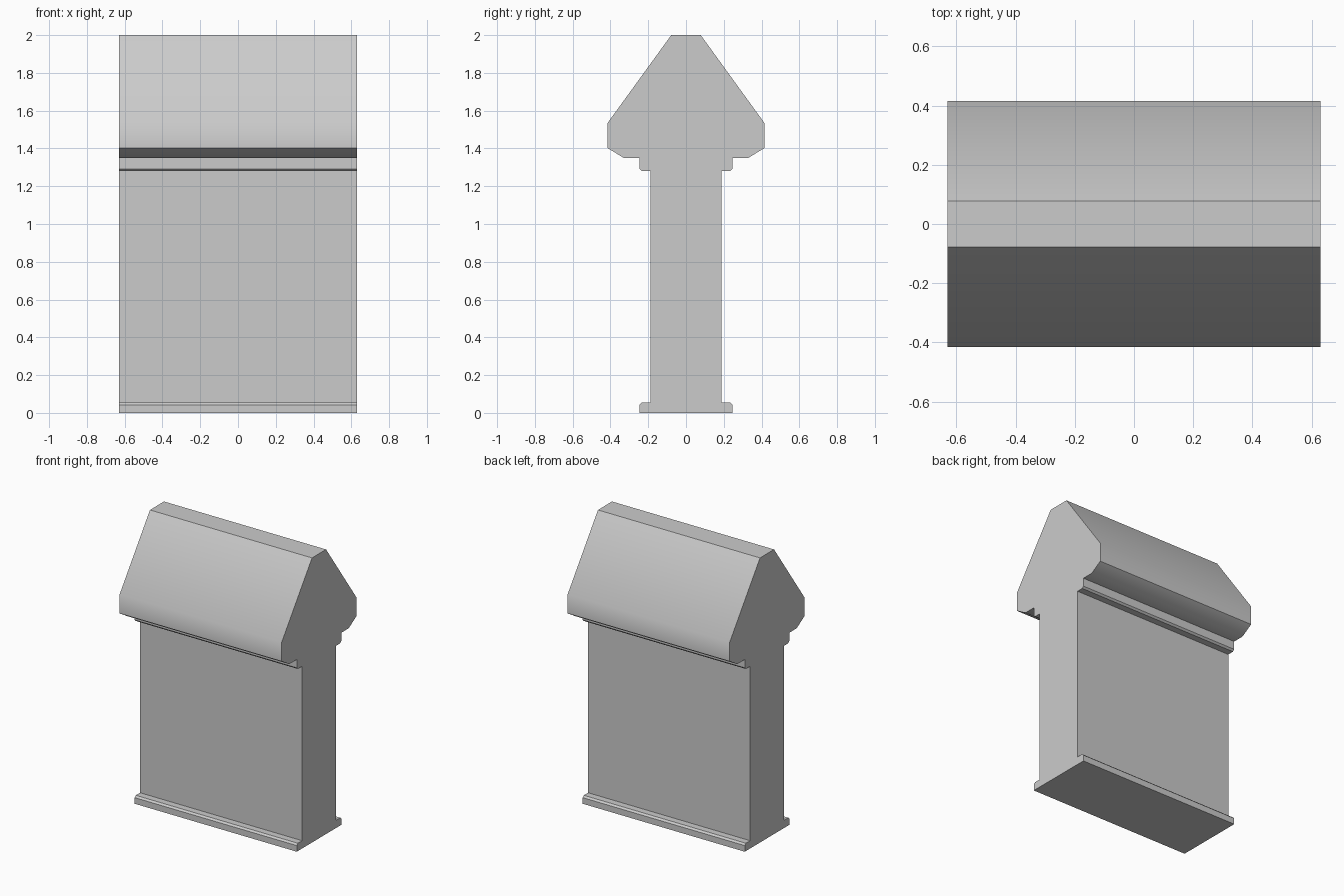
import bpy, bmesh, math

if "Cube" in bpy.data.objects:
    bpy.data.objects.remove(bpy.data.objects["Cube"])

HALF_LENGTH = 0.63

# Right half of the cross-section (y, z), from the floor to the ridge
half = [
    (0.247, 0.0), (0.247, 0.043), (0.235, 0.055), (0.188, 0.055),    # plinth
    (0.188, 1.28), (0.235, 1.28), (0.247, 1.292), (0.247, 1.35),     # shaft and upper moulding
    (0.33, 1.35), (0.415, 1.402), (0.415, 1.535), (0.078, 2.0),      # coping
]
profile = half + [(-y, z) for y, z in reversed(half)]

# Extrude the closed section along x
bm = bmesh.new()
end = bm.faces.new([bm.verts.new((-HALF_LENGTH, y, z)) for y, z in profile])
extruded = bmesh.ops.extrude_face_region(bm, geom=[end], use_keep_orig=True)
new_verts = [g for g in extruded["geom"] if isinstance(g, bmesh.types.BMVert)]
bmesh.ops.translate(bm, verts=new_verts, vec=(2 * HALF_LENGTH, 0, 0))
bmesh.ops.recalc_face_normals(bm, faces=bm.faces)

mesh = bpy.data.meshes.new("parapet_wall")
bm.to_mesh(mesh)
bm.free()
wall = bpy.data.objects.new("parapet_wall", mesh)
bpy.context.collection.objects.link(wall)

# Soften only the shallow bends of the coping
bpy.context.view_layer.objects.active = wall
wall.select_set(True)
bpy.ops.object.shade_smooth_by_angle(angle=math.radians(40))
